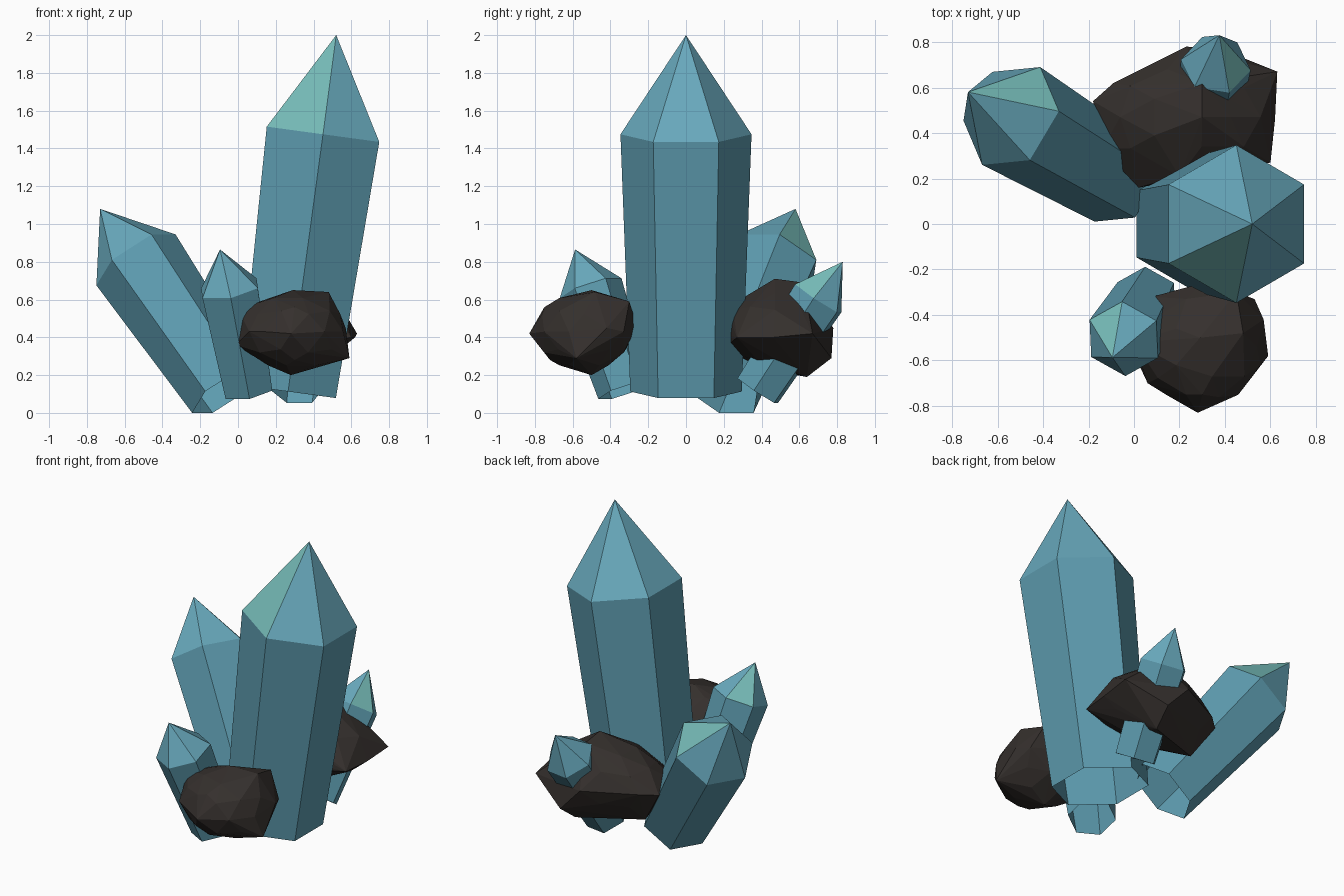
import bpy, bmesh, math
from mathutils import Vector

if "Cube" in bpy.data.objects:
    bpy.data.objects.remove(bpy.data.objects["Cube"])


def material(name, rgb):
    m = bpy.data.materials.new(name)
    m.diffuse_color = (*rgb, 1)
    m.use_nodes = True
    m.node_tree.nodes["Principled BSDF"].inputs["Base Color"].default_value = m.diffuse_color
    return m


BODY = material("crystal_body", (0.11, 0.33, 0.43))
TIP = material("crystal_tip", (0.14, 0.40, 0.51))
TEAL = material("crystal_teal", (0.18, 0.50, 0.48))
STONE = material("dark_stone", (0.035, 0.029, 0.026))


def finish(bm, name, mats):
    me = bpy.data.meshes.new(name)
    bm.to_mesh(me)
    bm.free()
    for m in mats:
        me.materials.append(m)
    ob = bpy.data.objects.new(name, me)
    bpy.context.collection.objects.link(ob)


def crystal(name, base, r_base, shoulder, r_shoulder, tip):
    """Open six-sided shaft widening to a shoulder, then a point; one flat faces the lean."""
    base, shoulder = Vector(base), Vector(shoulder)
    axis = (shoulder - base).normalized()
    side = Vector((0, 0, 1)).cross(axis).normalized()
    lean = side.cross(axis)
    bm = bmesh.new()

    def ring(centre, r):
        angles = [math.radians(30 + 60 * k) for k in range(6)]
        return [bm.verts.new(centre + r * (math.cos(a) * lean + math.sin(a) * side))
                for a in angles]

    low, high = ring(base, r_base), ring(shoulder, r_shoulder)
    point = bm.verts.new(tip)
    for k in range(6):
        n = (k + 1) % 6
        bm.faces.new((low[k], low[n], high[n], high[k]))
        facet = bm.faces.new((high[k], high[n], point))
        facet.material_index = 2 if k == 3 else 1
    finish(bm, name, (BODY, TIP, TEAL))


def rock(name, centre, radii, corners):
    """Faceted stone: hull around a coarse ball and the outlying corners."""
    bm = bmesh.new()
    bmesh.ops.create_icosphere(bm, subdivisions=2, radius=0.93)
    for v in bm.verts:
        v.co = Vector(centre) + Vector(a * b for a, b in zip(v.co, radii))
    bmesh.ops.delete(bm, geom=bm.edges[:], context='EDGES_FACES')
    for c in corners:
        bm.verts.new(c)
    bmesh.ops.convex_hull(bm, input=bm.verts[:])
    loose = [v for v in bm.verts if not v.link_faces]
    bmesh.ops.delete(bm, geom=loose, context='VERTS')
    bmesh.ops.recalc_face_normals(bm, faces=bm.faces[:])
    finish(bm, name, (STONE,))


# Crystals
crystal("main_crystal", (0.265, 0, 0.113), 0.295,
        (0.45, 0, 1.475), 0.347, (0.52, 0, 2.0))
crystal("left_crystal", (-0.065, 0.193, 0.114), 0.212,
        (-0.54, 0.475, 0.81), 0.25, (-0.73, 0.58, 1.08))
crystal("front_crystal", (0.055, -0.326, 0.118), 0.145,
        (-0.045, -0.505, 0.66), 0.172, (-0.095, -0.587, 0.865))
crystal("back_crystal", (0.31, 0.38, 0.118), 0.136,
        (0.36, 0.70, 0.607), 0.155, (0.375, 0.83, 0.80))

# Rocks
rock("front_rock", (0.3, -0.54, 0.43), (0.29, 0.28, 0.225), [
    (-0.01, -0.55, 0.36), (0.0, -0.52, 0.55), (0.29, -0.50, 0.65),
    (0.48, -0.48, 0.64), (0.59, -0.58, 0.29), (0.28, -0.50, 0.20),
    (0.57, -0.42, 0.45), (0.28, -0.83, 0.42), (0.30, -0.75, 0.56),
    (0.45, -0.30, 0.59), (0.30, -0.26, 0.46), (0.30, -0.72, 0.28),
    (0.08, -0.32, 0.43), (0.06, -0.70, 0.43), (0.53, -0.33, 0.43)])
rock("back_rock", (0.24, 0.47, 0.45), (0.38, 0.28, 0.23), [
    (-0.14, 0.33, 0.45), (-0.18, 0.54, 0.44), (-0.09, 0.62, 0.45),
    (0.23, 0.78, 0.45), (0.63, 0.67, 0.42), (0.62, 0.46, 0.40),
    (0.60, 0.27, 0.40), (0.02, 0.16, 0.42), (0.20, 0.20, 0.34),
    (0.20, 0.21, 0.55), (0.30, 0.47, 0.71), (0.30, 0.62, 0.69),
    (0.36, 0.64, 0.19), (0.38, 0.77, 0.29), (-0.04, 0.48, 0.22)])
